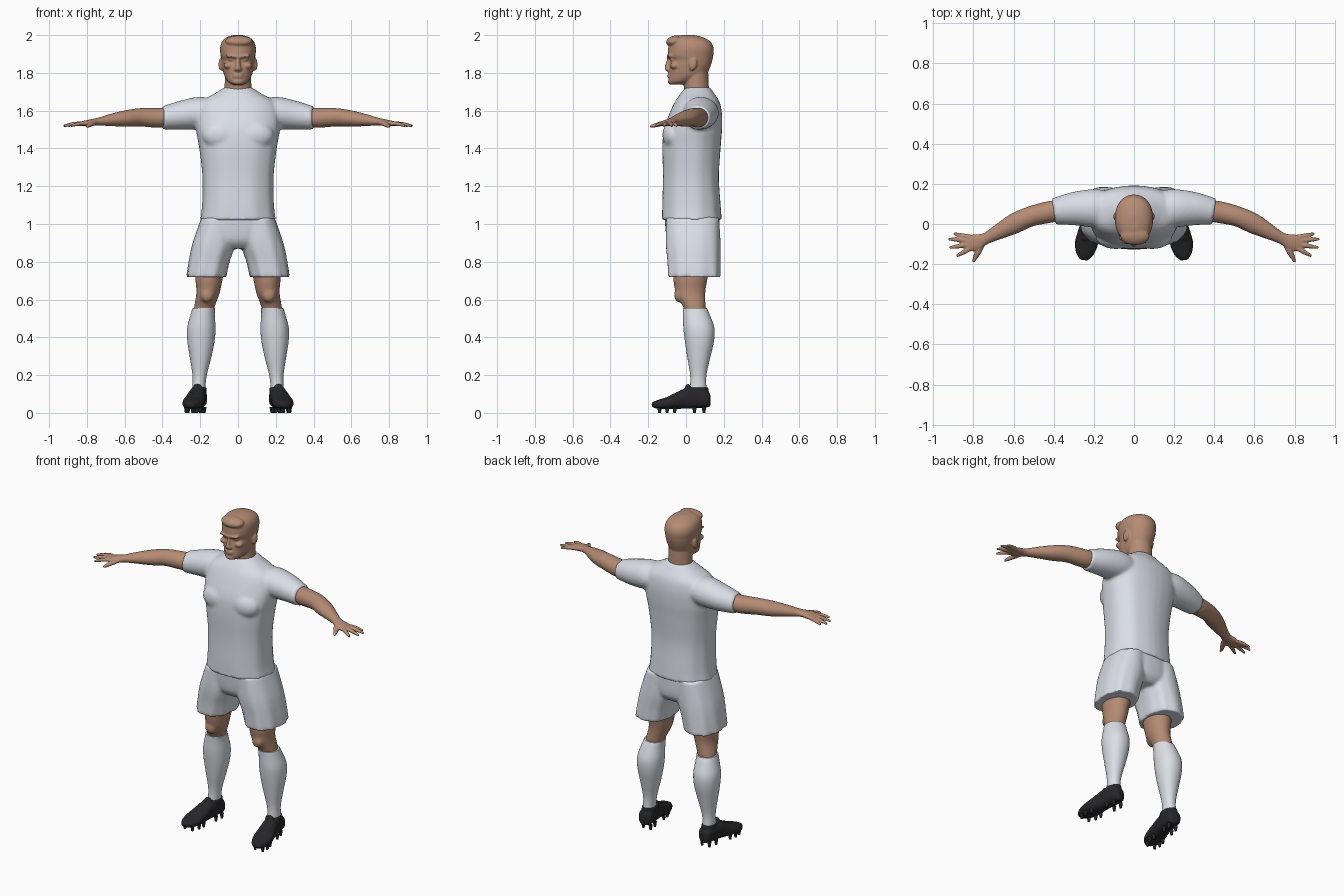
import bpy, bmesh, math
from mathutils import Vector, Matrix

if "Cube" in bpy.data.objects:
    bpy.data.objects.remove(bpy.data.objects["Cube"], do_unlink=True)


def material(name, colour):
    mat = bpy.data.materials.new(name)
    mat.use_nodes = True
    mat.diffuse_color = (*colour, 1)
    shader = mat.node_tree.nodes["Principled BSDF"]
    shader.inputs["Base Color"].default_value = (*colour, 1)
    shader.inputs["Roughness"].default_value = 0.8
    return mat


SKIN = material("skin", (0.46, 0.26, 0.175))
CLOTH = material("white cloth", (0.70, 0.73, 0.79))
SOCK = material("white knit", (0.77, 0.79, 0.85))
BLACK = material("black leather", (0.02, 0.02, 0.022))


def resample(rows, steps=5):
    """Smooth a list of number rows with a Catmull-Rom spline."""
    rows = [Vector(r) for r in rows]
    out = []
    for i in range(len(rows) - 1):
        a, b, c = rows[max(i - 1, 0)], rows[i], rows[i + 1]
        d = rows[min(i + 2, len(rows) - 1)]
        for k in range(steps):
            t = k / steps
            out.append(b + (c - a) * (t / 2) + (a * 2 - b * 5 + c * 4 - d) * (t * t / 2)
                       + (b * 3 - a - c * 3 + d) * (t ** 3 / 2))
    return out + [rows[-1]]


def skin_rings(bm, frames, power, ripple, sides=40):
    """Bridge oval rings given as (centre, half axis, half axis)."""
    rings = []
    for i, (centre, u, v) in enumerate(frames):
        ring = []
        for k in range(sides):
            t = math.tau * k / sides
            c, s = math.cos(t), math.sin(t)
            swell = 1 + ripple * (1 - i / len(frames)) * math.sin(t * 9)
            ring.append(bm.verts.new(centre + swell * (u * math.copysign(abs(c) ** power, c)
                                                       + v * math.copysign(abs(s) ** power, s))))
        rings.append(ring)
    for low, high in zip(rings, rings[1:]):
        for k in range(sides):
            j = (k + 1) % sides
            bm.faces.new((low[k], low[j], high[j], high[k]))
    bm.faces.new(rings[0])
    bm.faces.new(rings[-1])


def column(bm, rows, side=1, power=1.0, ripple=0.0):
    """Upright loft; rows are (height, x, half width, front y, back y)."""
    frames = [(Vector((side * x, (f + b) / 2, z)), Vector((w, 0, 0)), Vector((0, (b - f) / 2, 0)))
              for z, x, w, f, b in resample(rows)]
    skin_rings(bm, frames, power, ripple)


def limb(bm, rows, side=1, power=1.0):
    """Level loft along a path; rows are (x, y, z, half width, half height)."""
    rows = resample(rows)
    points = [Vector((side * r[0], r[1], r[2])) for r in rows]
    frames = []
    for i, r in enumerate(rows):
        along = points[min(i + 1, len(points) - 1)] - points[max(i - 1, 0)]
        across = along.cross(Vector((0, 0, 1))).normalized()
        frames.append((points[i], across * r[3], Vector((0, 0, r[4]))))
    skin_rings(bm, frames, power, 0)


def blob(bm, centre, radii, tilt=0.0):
    place = Matrix.Translation(centre) @ Matrix.Rotation(tilt, 4, "X") @ Matrix.Diagonal((*radii, 1))
    bmesh.ops.create_uvsphere(bm, u_segments=24, v_segments=14, radius=1, matrix=place)


def finish(name, bm, mat, voxel=0, smooth=3):
    """Make the object; a voxel size fuses its volumes into one skin."""
    bmesh.ops.recalc_face_normals(bm, faces=bm.faces)
    mesh = bpy.data.meshes.new(name)
    bm.to_mesh(mesh)
    bm.free()
    mesh.materials.append(mat)
    obj = bpy.data.objects.new(name, mesh)
    bpy.context.collection.objects.link(obj)
    mesh.shade_smooth()
    if voxel:
        fuse = obj.modifiers.new("fuse", "REMESH")
        fuse.mode = "VOXEL"
        fuse.voxel_size = voxel
        fuse.use_smooth_shade = True
        soften = obj.modifiers.new("soften", "SMOOTH")
        soften.factor = 0.5
        soften.iterations = smooth
    else:
        bpy.context.view_layer.objects.active = obj
        obj.select_set(True)
        bpy.ops.object.shade_smooth_by_angle(angle=math.radians(50))
        obj.select_set(False)
    return obj


# Shirt: torso fused with both sleeves
bm = bmesh.new()
column(bm, [(1.02, 0, .2, -.128, .188), (1.1, 0, .19, -.127, .182), (1.25, 0, .188, -.123, .173),
            (1.4, 0, .205, -.126, .182), (1.5, 0, .222, -.118, .19), (1.58, 0, .222, -.09, .19),
            (1.645, 0, .2, -.06, .178), (1.69, 0, .125, -.03, .15), (1.725, 0, .07, .0, .125)],
       power=.85, ripple=.012)
for side in (1, -1):
    limb(bm, [(.1, .07, 1.585, .09, .07), (.2, .078, 1.588, .095, .085),
              (.3, .076, 1.577, .083, .077), (.4, .062, 1.562, .065, .061)], side)
    blob(bm, (side * .09, -.065, 1.47), (.1, .06, .075))
finish("shirt", bm, CLOTH, .009, 5)

# Shorts: pelvis fused with two loose legs
bm = bmesh.new()
column(bm, [(.87, 0, .1, -.06, .14), (.92, 0, .185, -.1, .175), (1.05, 0, .188, -.115, .178)], power=.85)
for side in (1, -1):
    column(bm, [(.72, .168, .105, -.096, .182), (.8, .153, .108, -.1, .182), (.9, .127, .113, -.108, .182),
                (1.03, .105, .09, -.105, .175)], side, .85, .025)
finish("shorts", bm, CLOTH, .009, 3)

# Head: neck, skull, face and ears
bm = bmesh.new()
column(bm, [(1.64, 0, .085, -.005, .13), (1.71, 0, .072, -.01, .122), (1.8, 0, .07, -.015, .118)])
column(bm, [(1.738, 0, .03, -.084, -.01), (1.755, 0, .055, -.092, .04), (1.79, 0, .074, -.09, .105),
            (1.83, 0, .083, -.088, .128), (1.868, 0, .088, -.083, .14), (1.89, 0, .092, -.096, .144),
            (1.93, 0, .095, -.094, .146), (1.965, 0, .085, -.088, .13), (1.988, 0, .06, -.065, .09),
            (2.0, 0, .025, -.025, .045)], power=.92)
limb(bm, [(-.06, -.082, 1.89, .014, .008), (0, -.09, 1.886, .013, .008), (.06, -.082, 1.89, .014, .008)])
column(bm, [(1.805, 0, .012, -.096, -.075), (1.818, 0, .021, -.112, -.07), (1.835, 0, .014, -.112, -.07),
            (1.885, 0, .009, -.097, -.07)])
for z in (1.779, 1.791):
    blob(bm, (0, -.088, z), (.028, .011, .006))
blob(bm, (0, -.08, 1.753), (.03, .016, .016))
blob(bm, (.005, -.06, 1.968), (.073, .046, .029), .2)
for side in (1, -1):
    blob(bm, (side * .05, -.06, 1.838), (.026, .026, .018))
    blob(bm, (side * .037, -.072, 1.87), (.016, .013, .009))
    blob(bm, (side * .092, .038, 1.845), (.011, .02, .034), -.2)
finish("head", bm, SKIN, .0055, 3)

FINGERS = [((.81, -.067), (.90, -.048)), ((.825, -.082), (.925, -.075)),
           ((.825, -.102), (.92, -.118)), ((.815, -.122), (.885, -.16))]

for side, label in ((1, "left"), (-1, "right")):
    # Arm, palm, fingers and thumb in one skin
    bm = bmesh.new()
    limb(bm, [(.32, .073, 1.57, .05, .05), (.42, .06, 1.562, .054, .052), (.52, .036, 1.565, .05, .048),
              (.6, .0, 1.558, .05, .043), (.68, -.042, 1.55, .037, .031), (.74, -.073, 1.542, .029, .021),
              (.79, -.092, 1.536, .042, .016), (.84, -.1, 1.53, .035, .011)], side)
    for (x, y), (tip_x, tip_y) in FINGERS:
        limb(bm, [(x - .03, y, 1.532, .011, .01), (x, y, 1.532, .013, .011),
                  ((x + tip_x) / 2, (y + tip_y) / 2, 1.529, .0115, .0105),
                  (tip_x, tip_y, 1.519, .007, .006)], side)
    limb(bm, [(.75, -.09, 1.537, .014, .012), (.775, -.135, 1.53, .016, .013),
              (.79, -.165, 1.522, .012, .011), (.802, -.19, 1.516, .007, .006)], side)
    finish(label + "_arm", bm, SKIN, .005, 2)

    # Bare knee and thigh
    bm = bmesh.new()
    column(bm, [(.5, .185, .05, .0, .1), (.56, .178, .054, -.015, .103), (.62, .162, .06, -.05, .102),
                (.66, .156, .065, -.06, .105), (.72, .152, .073, -.068, .115), (.85, .13, .085, -.07, .13)], side)
    blob(bm, (side * .163, -.035, .625), (.036, .028, .04))
    finish(label + "_knee", bm, SKIN, .008, 4)

    # Knee-high sock with a turned top
    bm = bmesh.new()
    column(bm, [(.07, .207, .036, .01, .11), (.13, .207, .034, .02, .108), (.2, .203, .038, .022, .108),
                (.3, .198, .058, .006, .13), (.38, .196, .072, -.006, .148), (.45, .194, .075, -.014, .15),
                (.52, .187, .064, -.016, .126), (.555, .181, .06, -.017, .11)], side, .95)
    finish(label + "_sock", bm, SOCK)

    # Shoe upper, collar and laces
    bm = bmesh.new()
    limb(bm, [(.202, .128, .065, .022, .03), (.205, .11, .075, .042, .046), (.211, .06, .078, .044, .053),
              (.219, .005, .078, .046, .055), (.229, -.05, .064, .053, .043), (.238, -.1, .052, .057, .032),
              (.246, -.15, .045, .043, .023), (.25, -.18, .043, .018, .012)], side, .8)
    column(bm, [(.09, .207, .042, -.005, .118), (.135, .207, .04, -.002, .12)], side)
    for k in range(4):
        y = .005 - k * .024
        limb(bm, [(.195 - y * .17, y, .13 - k * .011, .005, .005),
                  (.245 - y * .17, y - .006, .13 - k * .011, .005, .005)], side)
    blob(bm, (side * .215, .008, .142), (.022, .014, .01), .5)
    finish(label + "_shoe", bm, BLACK, .006, 2)

    # Studs under the sole
    bm = bmesh.new()
    for y, spread in ((.095, .025), (.045, .028), (-.06, .034), (-.1, .037), (-.14, .026)):
        for edge in (1, -1):
            place = Matrix.Translation((side * (.22 - y * .17 + edge * spread), y, .016))
            bmesh.ops.create_cone(bm, cap_ends=True, segments=12, radius1=.007, radius2=.012,
                                  depth=.032, matrix=place)
    finish(label + "_studs", bm, BLACK)
